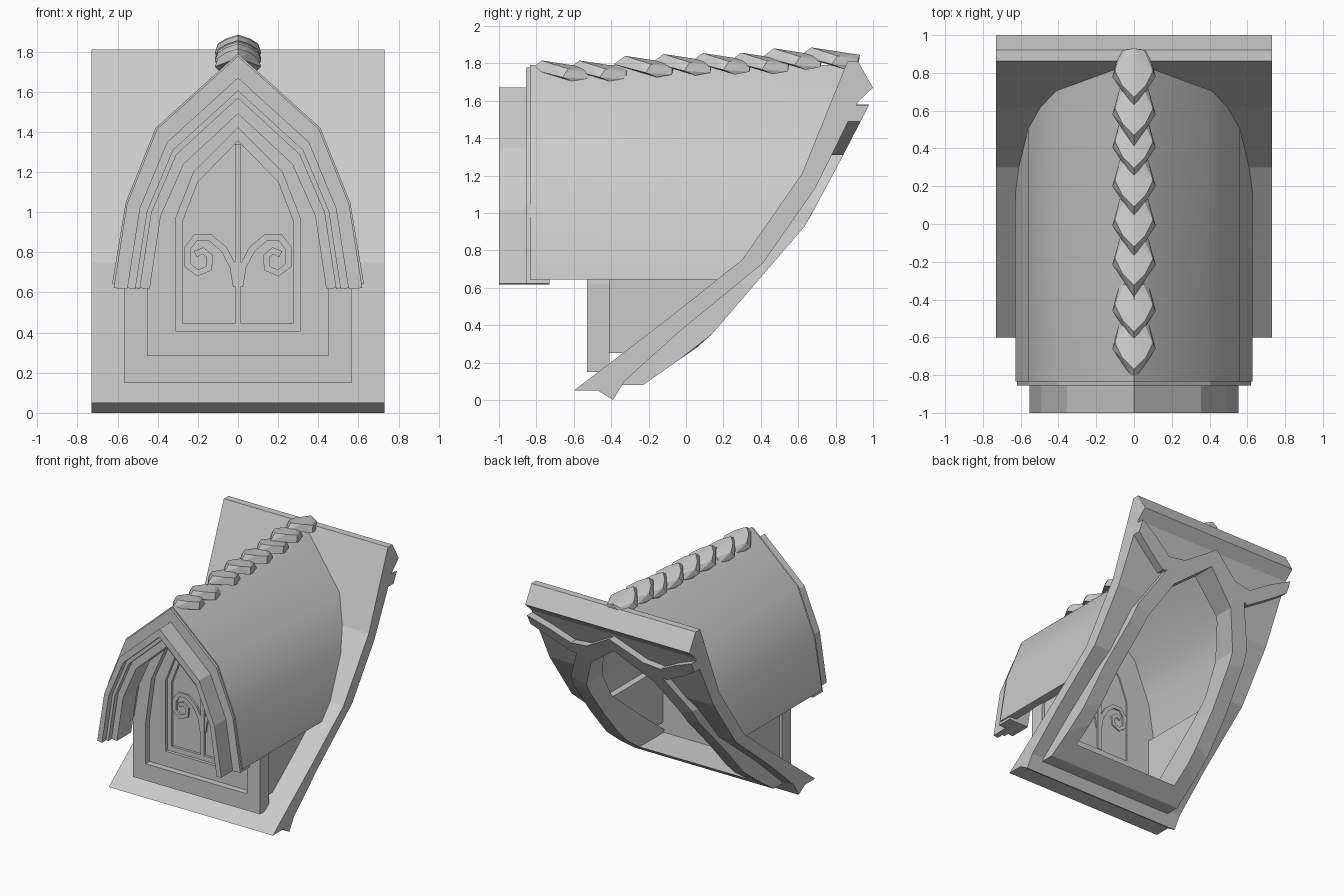
import bpy, bmesh
from mathutils import Vector

cube = bpy.data.objects.get("Cube")
if cube:
    bpy.data.objects.remove(cube, do_unlink=True)

stone = bpy.data.materials.new("plain grey")
stone.use_nodes = True
GREY = (0.6, 0.6, 0.6, 1)
stone.diffuse_color = GREY
stone.node_tree.nodes["Principled BSDF"].inputs["Base Color"].default_value = GREY


def finish(name, bm):
    bmesh.ops.recalc_face_normals(bm, faces=bm.faces[:])
    mesh = bpy.data.meshes.new(name)
    bm.to_mesh(mesh)
    bm.free()
    mesh.materials.append(stone)
    obj = bpy.data.objects.new(name, mesh)
    bpy.context.collection.objects.link(obj)
    return obj


def at(f, z):
    return f(z) if callable(f) else f


def follow(line):
    """Depth y as a function of height along a (y, z) polyline."""
    def f(z):
        for (y0, z0), (y1, z1) in zip(line, line[1:]):
            if z <= z1 or (y1, z1) == line[-1]:
                return y0 + (y1 - y0) * (z - z0) / (z1 - z0)
    return f


def strip(name, a, b, front, back, closed=False):
    """Solid band between two matching (x, z) contours."""
    bm = bmesh.new()
    rings = []
    for (ax, az), (bx, bz) in zip(a, b):
        rings.append([bm.verts.new(p) for p in (
            (ax, at(front, az), az), (bx, at(front, bz), bz),
            (bx, at(back, bz), bz), (ax, at(back, az), az))])
    pairs = list(zip(rings, rings[1:]))
    if closed:
        pairs.append((rings[-1], rings[0]))
    else:
        bm.faces.new(rings[0])
        bm.faces.new(rings[-1])
    for r, s in pairs:
        for i in range(4):
            j = (i + 1) % 4
            bm.faces.new((r[i], r[j], s[j], s[i]))
    return finish(name, bm)


def prism(name, pts, lo, hi, axis):
    """Extrude a polygon along x (points are y, z) or y (points are x, z)."""
    bm = bmesh.new()
    ends = [[bm.verts.new((d, u, v) if axis == "x" else (u, d, v)) for u, v in pts]
            for d in (lo, hi)]
    bm.faces.new(ends[0])
    bm.faces.new(ends[1])
    for i in range(len(pts)):
        j = (i + 1) % len(pts)
        bm.faces.new((ends[0][i], ends[0][j], ends[1][j], ends[1][i]))
    return finish(name, bm)


def mirrored(half):
    """Half contour from apex to right foot becomes the full contour."""
    return [(-x, z) for x, z in reversed(half[1:])] + list(half)


def dense(pts, n=4):
    out = []
    for (x0, z0), (x1, z1) in zip(pts, pts[1:]):
        out += [(x0 + (x1 - x0) * i / n, z0 + (z1 - z0) * i / n) for i in range(n)]
    return out + [pts[-1]]


OUTER = [(0, 1.79), (.41, 1.42), (.56, 1.045), (.627, .63)]
INNER = [(0, 1.49), (.27, 1.24), (.385, .98), (.44, .617)]


def arch(t, foot):
    pts = [(a + (c - a) * t, b + (d - b) * t) for (a, b), (c, d) in zip(OUTER, INNER)]
    pts[-1] = (pts[-1][0], foot)
    return mirrored(pts)


# Curved roof section with an arched opening
TOP = [(-.60, .05), (-.09, .44), (.30, .75), (.62, 1.21), (.863, 1.81)]
UNDER = [(-.33, .10), (-.03, .37), (.41, .73), (.69, 1.13), (.92, 1.595)]
LOW = [(-.23, .08), (.107, .315), (.64, .935), (.815, 1.26), (.98, 1.58)]
top_y, under_y, low_y = follow(TOP), follow(UNDER), follow(LOW)
slab = prism("roof_slab", TOP + [(.92, 1.81), (1.0, 1.67)] + UNDER[::-1]
             + [(-.39, 0), (-.47, .05)], -.73, .73, "x")
HOLE = [(0, 1.46), (.28, 1.25), (.42, .98), (.47, .62), (.485, .17)]
cutter = prism("opening_cutter", mirrored(HOLE), -2, 2, "y")
mod = slab.modifiers.new("opening", "BOOLEAN")
mod.object, mod.operation, mod.solver = cutter, "DIFFERENCE", "EXACT"
bpy.context.view_layer.objects.active = slab
bpy.ops.object.modifier_apply(modifier=mod.name)
bpy.data.objects.remove(cutter, do_unlink=True)

# Timber frame and branching braces under the opening
FRAME = [(0, 1.58), (.36, 1.36), (.54, 1.03), (.60, .62), (.62, .08)]
strip("opening_frame", dense(mirrored(FRAME)), dense(mirrored(HOLE)),
      lambda z: under_y(z) - .02, low_y, closed=True)
for side, s in (("left", 1), ("right", -1)):
    upper = [(s * x, z) for x, z in ((.24, 1.43), (.40, 1.41), (.56, 1.50), (.73, 1.575))]
    lower = [(s * x, z) for x, z in ((.34, 1.33), (.42, 1.31), (.60, 1.41), (.73, 1.49))]
    strip(side + "_brace", upper, lower, lambda z: under_y(z) - .02, low_y)

# Dormer shell running back into the roof
shell = strip("dormer_shell", arch(0, .645), arch(.4, .645), -.835,
              lambda z: top_y(z) + .06)
bpy.ops.object.select_all(action="DESELECT")
shell.select_set(True)
bpy.context.view_layer.objects.active = shell
bpy.ops.object.shade_smooth_by_angle(angle=.52)

# Stepped arch mouldings at the mouth
for name, t0, t1, front in (("eave_lip", .04, .4, -.855), ("outer_moulding", .4, .62, -1),
                            ("moulding_groove", .62, .74, -.95),
                            ("inner_moulding", .74, 1, -.91)):
    strip(name, arch(t0, .622), arch(t1, .617), front, -.73)

# Front wall: heavy frame, recessed panel, window rim and leaf
WALL = [(0, 1.64), (.36, 1.35), (.50, 1.02), (.565, .62), (.565, .15)]
RECESS = [(0, 1.50), (.28, 1.25), (.40, .98), (.45, .62), (.45, .285)]
RIM = [(0, 1.42), (.22, 1.20), (.31, .97), (.31, .62), (.31, .405)]
LEAF = [(0, 1.355), (.2, 1.15), (.275, .955), (.275, .62), (.275, .445)]
for name, a, b, front in (("wall_frame", WALL, RECESS, -.53),
                          ("wall_panel", RECESS, RIM, -.48),
                          ("window_rim", RIM, LEAF, -.455)):
    strip(name, mirrored(a), mirrored(b), front, -.41, closed=True)
prism("window_leaf", mirrored(LEAF), -.435, -.42, "y")
prism("mullion", [(-.016, .445), (.016, .445), (.016, 1.34), (-.016, 1.34)],
      -.455, -.405, "y")

# Scroll ornaments on the window, one each side
SCROLL = [(.008, .63), (.025, .73), (.07, .815), (.14, .875), (.21, .875), (.252, .82),
          (.25, .735), (.2, .697), (.145, .72), (.14, .78), (.175, .808), (.212, .79)]
for side, s in (("left", 1), ("right", -1)):
    path = [Vector((s * x, z)) for x, z in SCROLL]
    a, b = [], []
    for i, p in enumerate(path):
        d = (path[min(i + 1, len(path) - 1)] - path[max(i - 1, 0)]).normalized()
        n = Vector((-d.y, d.x)) * .017
        a.append(tuple(p + n))
        b.append(tuple(p - n))
    strip(side + "_scroll", a, b, -.45, -.41)

# Cheek walls between the front wall and the roof
for side, s in (("left", 1), ("right", -1)):
    prism(side + "_cheek_wall", [(-.42, .25), (-.28, .25), (.27, .7), (-.42, .7)],
          s * .49, s * .545, "x")

# Overlapping ridge tiles, pointed towards the front
TILE = [(0, 0, -.045), (0, .06, 0), (.06, .09, -.07), (.06, .12, -.02),
        (.115, .17, -.09), (.1, .2, -.045), (.075, .31, -.1), (.05, .31, -.06),
        (0, .32, -.04), (.09, .23, -.115)]
STARTS = [(-.83, 1.815), (-.63, 1.815), (-.385, 1.84), (-.18, 1.85),
          (.03, 1.855), (.235, 1.857), (.41, 1.88), (.61, 1.885)]
for i, (y0, z0) in enumerate(STARTS):
    bm = bmesh.new()
    for x, y, z in TILE:
        for s in ((1, -1) if x else (1,)):
            bm.verts.new((s * x, y0 + y, z0 + z))
    hull = bmesh.ops.convex_hull(bm, input=bm.verts[:])
    loose = [g for g in set(hull["geom_interior"] + hull["geom_unused"])
             if isinstance(g, bmesh.types.BMVert)]
    bmesh.ops.delete(bm, geom=loose, context="VERTS")
    finish("ridge_tile_%d" % (i + 1), bm)
